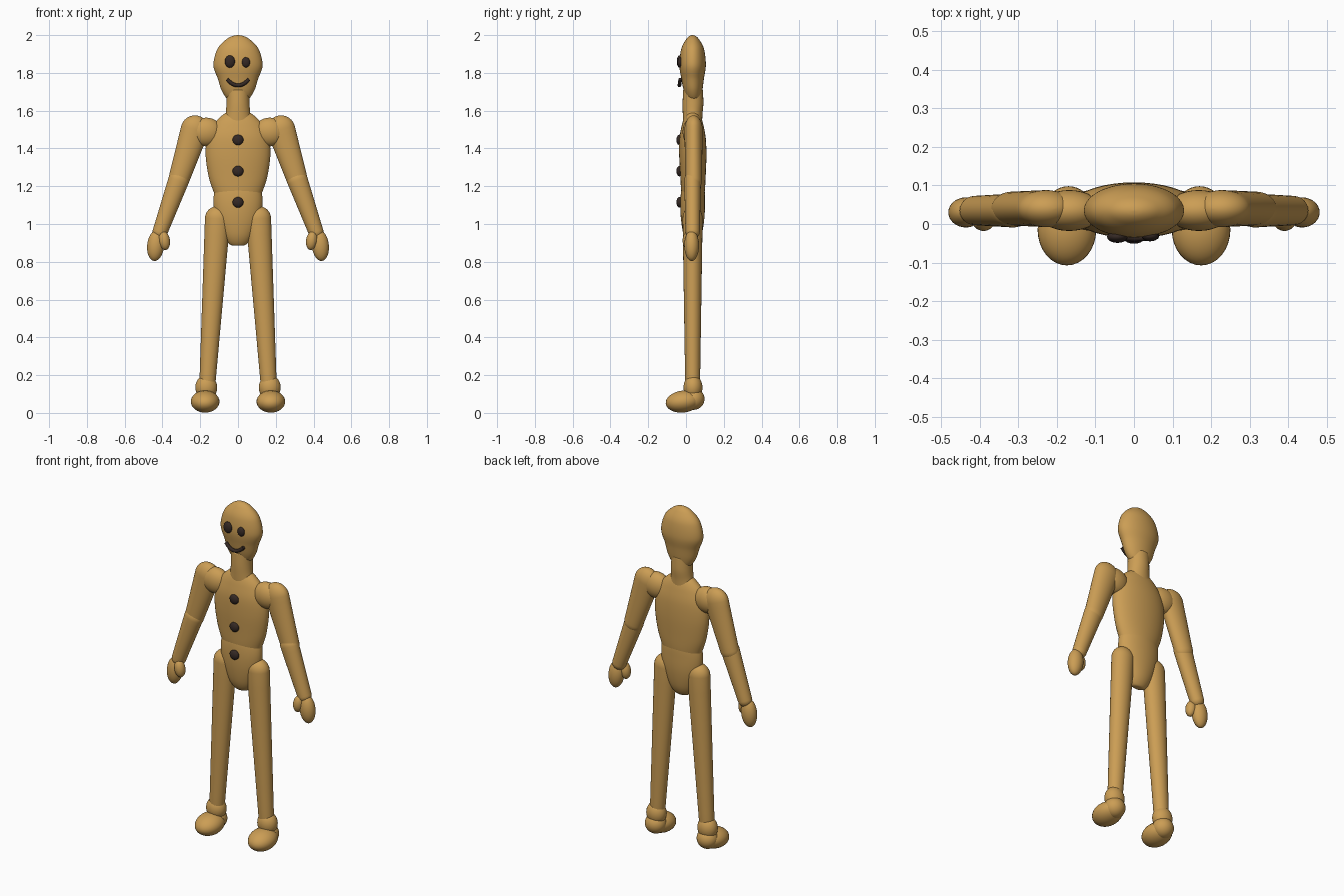
import bpy, bmesh, math
from mathutils import Vector, Matrix

if "Cube" in bpy.data.objects:
    bpy.data.objects.remove(bpy.data.objects["Cube"], do_unlink=True)

MID = 0.035   # depth of the body's centre line
SIDES = 40


def material(name, rgb):
    m = bpy.data.materials.new(name)
    m.use_nodes = True
    m.diffuse_color = (*rgb, 1)
    bsdf = next(n for n in m.node_tree.nodes if n.type == 'BSDF_PRINCIPLED')
    bsdf.inputs["Base Color"].default_value = (*rgb, 1)
    return m


dough = material("gingerbread", (0.6, 0.34, 0.09))
icing = material("dark chocolate", (0.035, 0.022, 0.018))


def finish(name, bm, mat, matrix=None):
    bmesh.ops.recalc_face_normals(bm, faces=bm.faces)
    for f in bm.faces:
        f.smooth = True
    me = bpy.data.meshes.new(name)
    bm.to_mesh(me)
    bm.free()
    me.materials.append(mat)
    ob = bpy.data.objects.new(name, me)
    if matrix:
        ob.matrix_world = matrix
    bpy.context.collection.objects.link(ob)
    return ob


def rings_mesh(rows):
    """Skin elliptical rings (z, rx, cy, ry) stacked along z."""
    bm = bmesh.new()
    loops = []
    for z, rx, cy, ry in rows:
        loops.append([bm.verts.new((rx * math.cos(a), cy + ry * math.sin(a), z))
                      for a in (math.tau * i / SIDES for i in range(SIDES))])
    for a, b in zip(loops, loops[1:]):
        for i in range(SIDES):
            j = (i + 1) % SIDES
            bm.faces.new((a[i], a[j], b[j], b[i]))
    bm.faces.new(loops[0])
    bm.faces.new(loops[-1])
    return bm


def loft(name, rows, steps=8):
    """Smooth body of revolution-like profile; squared radii keep the ends round."""
    pts = [Vector((z, rx * rx, cy, ry * ry)) for z, rx, cy, ry in rows]
    fine = []
    for k in range(len(pts) - 1):
        a, b = pts[max(k - 1, 0)], pts[k]
        c, d = pts[k + 1], pts[min(k + 2, len(pts) - 1)]
        for s in range(steps + (k == len(pts) - 2)):
            t = s / steps
            fine.append(b + ((c - a) * t + (2 * a - 5 * b + 4 * c - d) * t ** 2
                             + (3 * b - a - 3 * c + d) * t ** 3) / 2)
    rows = [(p[0], max(p[1], 1e-6) ** 0.5, p[2], max(p[3], 1e-6) ** 0.5) for p in fine]
    return finish(name, rings_mesh(rows), dough)


def limb(name, p0, r0, d0, p1, r1, d1):
    """Tapered round-ended limb in the xz plane, r wide and d deep at each end."""
    p0, p1 = Vector(p0), Vector(p1)
    v = p1 - p0
    n = 10
    rows = []
    for i in range(n):
        a = math.pi / 2 * (1 - i / n) * 0.99
        rows.append((-r0 * math.sin(a), r0 * math.cos(a), 0, d0 * math.cos(a)))
    for i in range(n + 1):
        t = i / n
        rows.append((v.length * t, r0 + (r1 - r0) * t, 0, d0 + (d1 - d0) * t))
    for i in range(1, n + 1):
        a = math.pi / 2 * i / n * 0.99
        rows.append((v.length + r1 * math.sin(a), r1 * math.cos(a), 0, d1 * math.cos(a)))
    turn = Matrix.Rotation(math.atan2(v.x, v.z), 4, 'Y')
    return finish(name, rings_mesh(rows), dough, Matrix.Translation(p0) @ turn)


def ball(name, centre, radii, mat=dough, tilt=(0, 0, 0), segs=32):
    bm = bmesh.new()
    bmesh.ops.create_uvsphere(bm, u_segments=segs, v_segments=segs // 2, radius=1)
    m = Matrix.Translation(centre)
    for angle, axis in zip(tilt, 'XYZ'):
        m = m @ Matrix.Rotation(angle, 4, axis)
    return finish(name, bm, mat, m @ Matrix.Diagonal((*radii, 1)))


# Head, neck, torso and pelvis
loft("head", [(1.645, 0, 0.04, 0), (1.66, 0.055, 0.04, 0.035), (1.71, 0.088, 0.037, 0.05),
              (1.77, 0.107, 0.035, 0.06), (1.84, 0.13, 0.035, 0.07),
              (1.92, 0.112, 0.035, 0.062), (1.975, 0.065, 0.035, 0.036), (2, 0, 0.035, 0)])
loft("neck", [(1.52, 0.08, 0.035, 0.05), (1.58, 0.066, 0.035, 0.052),
              (1.64, 0.061, 0.037, 0.055), (1.71, 0.06, 0.037, 0.052)])
loft("torso", [(1.1, 0.1, 0.037, 0.05), (1.17, 0.129, 0.037, 0.062),
               (1.25, 0.155, 0.037, 0.067), (1.36, 0.171, 0.036, 0.072),
               (1.45, 0.165, 0.035, 0.07), (1.52, 0.135, 0.035, 0.058),
               (1.57, 0.09, 0.035, 0.043), (1.6, 0.04, 0.035, 0.02)])
loft("pelvis", [(0.885, 0, 0.035, 0), (0.893, 0.045, 0.035, 0.025), (0.95, 0.085, 0.035, 0.05),
                (1.04, 0.12, 0.035, 0.063), (1.12, 0.13, 0.035, 0.065),
                (1.19, 0.12, 0.037, 0.06), (1.215, 0.09, 0.037, 0.04)])

# Arms and legs on both sides
for side, s in (("left", 1), ("right", -1)):
    ball(side + "_shoulder", (0.168 * s, MID, 1.487), (0.085, 0.053, 0.076))
    limb(side + "_upper_arm", (0.228 * s, MID + 0.005, 1.5), 0.075, 0.048,
         (0.315 * s, MID, 1.23), 0.055, 0.044)
    limb(side + "_forearm", (0.315 * s, MID, 1.23), 0.055, 0.044,
         (0.412 * s, MID, 0.96), 0.04, 0.038)
    ball(side + "_hand", (0.436 * s, 0.03, 0.886), (0.045, 0.039, 0.082), tilt=(0, -0.1 * s, 0))
    ball(side + "_thumb", (0.39 * s, 0.012, 0.912), (0.03, 0.03, 0.05), tilt=(0, 0.15 * s, 0))
    limb(side + "_leg", (0.108 * s, MID, 1.028), 0.067, 0.053,
         (0.163 * s, 0.033, 0.14), 0.042, 0.039)
    ball(side + "_ankle", (0.168 * s, 0.037, 0.135), (0.058, 0.05, 0.066))
    ball(side + "_heel", (0.17 * s, 0.04, 0.074), (0.06, 0.058, 0.058))
    ball(side + "_foot", (0.174 * s, -0.015, 0.06), (0.076, 0.093, 0.058), tilt=(0.12, 0, 0))

# Eyes and buttons
ball("right_eye", (-0.043, -0.033, 1.86), (0.027, 0.016, 0.033), icing, segs=20)
ball("left_eye", (0.042, -0.031, 1.856), (0.022, 0.014, 0.027), icing, segs=20)
for name, z in (("top", 1.445), ("middle", 1.28), ("bottom", 1.115)):
    ball(name + "_button", (0, -0.034, z), (0.029, 0.017, 0.028), icing, segs=20)

# Smile
smile = bpy.data.curves.new("smile", 'CURVE')
smile.dimensions = '3D'
smile.bevel_depth = 0.01
smile.use_fill_caps = True
line = smile.splines.new('POLY')
count = 17
line.points.add(count - 1)
for i, p in enumerate(line.points):
    u = 2 * i / (count - 1) - 1
    p.co = (0.058 * u, -0.035 + 0.005 * u * u, 1.734 + 0.032 * u * u, 1)
smile.materials.append(icing)
bpy.context.collection.objects.link(bpy.data.objects.new("smile", smile))
